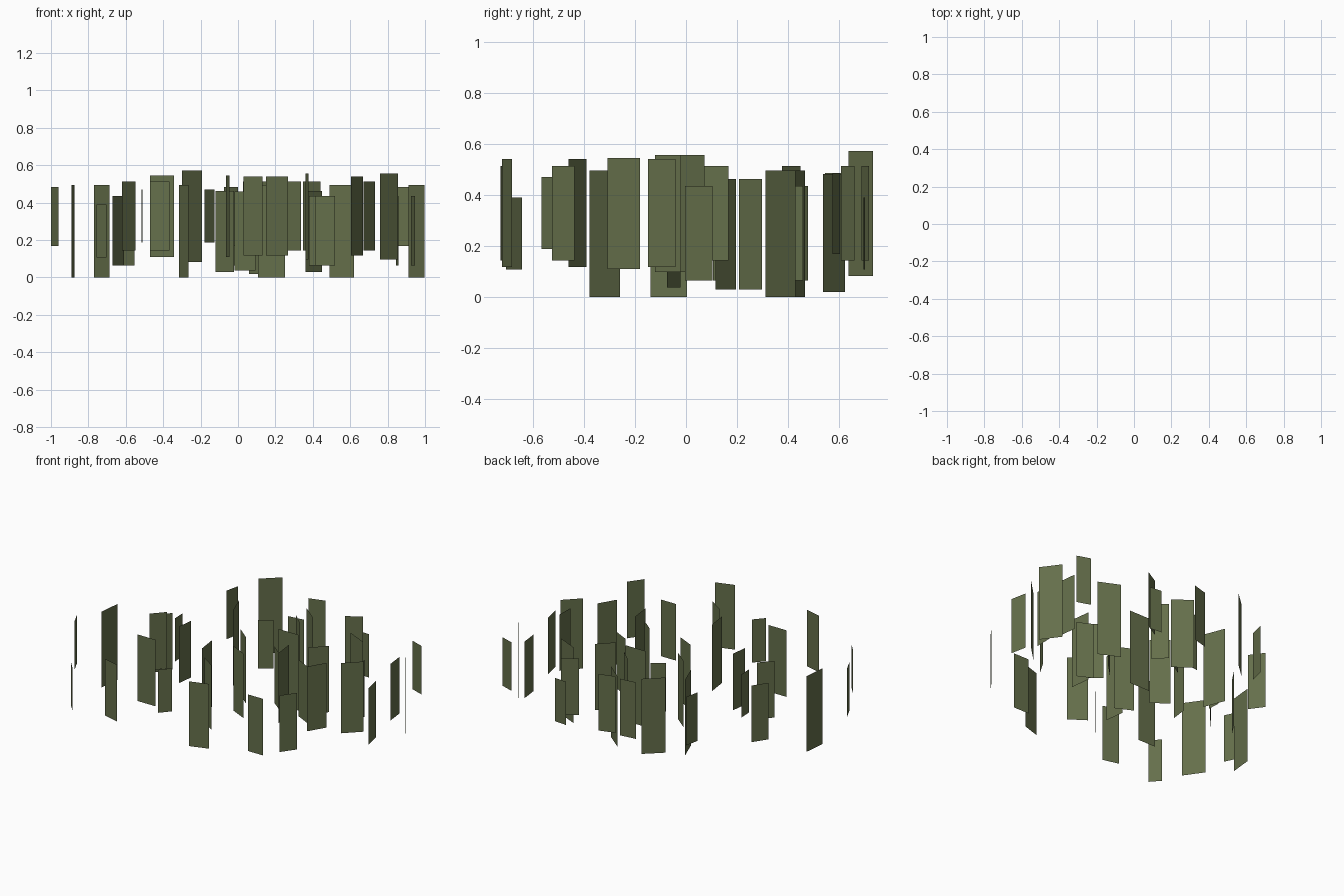
import bpy, math

green = bpy.data.materials.new("foliage_green")
green.diffuse_color = (0.13, 0.16, 0.07, 1)

ASPECT = 0.293  # card width / card height, shared by every card


def add_cards(name, z0, z1, ends):
    """Upright foliage cards; ends are plan-view (x1, y1, x2, y2)."""
    half = (z1 - z0) * ASPECT / 2
    for i, (x1, y1, x2, y2) in enumerate(ends, 1):
        cx, cy = (x1 + x2) / 2, (y1 + y2) / 2
        mesh = bpy.data.meshes.new(f"{name}_{i}")
        mesh.from_pydata([(-half, 0, z0), (half, 0, z0), (half, 0, z1), (-half, 0, z1)],
                         [], [(0, 1, 2, 3)])
        mesh.materials.append(green)
        card = bpy.data.objects.new(f"{name}_{i}", mesh)
        card.location = (cx, cy, 0)
        card.rotation_euler.z = math.atan2(y2 - y1, x2 - x1)
        bpy.context.collection.objects.link(card)


# Large cards standing on the ground
add_cards("ground_card", 0, 0.495, [
    (-.315, .46, -.265, .33), (.11, .265, .25, .265), (.49, .465, .62, .405),
    (.91, .43, .998, .31), (-.875, .005, -.89, -.14), (-.77, -.26, -.688, -.377)])

# Low cards
add_cards("low_card", .065, .435, [
    (-.615, .475, -.555, .392), (.845, .46, .858, .35), (.41, -.485, .52, -.485),
    (-.67, .105, -.61, .195), (.38, .085, .475, .037), (.925, .10, .945, 0),
    (-.025, .55, .085, .563)])
add_cards("low_wide_card", .03, .463, [(-.12, .195, -.022, .115), (.36, .208, .45, .298)])
add_cards("low_front_card", .038, .46, [(-.018, -.022, .092, -.075)])
add_cards("low_back_card", .02, .482, [(.06, .623, .165, .537)])

# Middle cards
add_cards("middle_card", .143, .513, [
    (-.62, -.03, -.547, .05), (-.47, -.70, -.367, -.727), (.25, .02, .337, -.05),
    (.797, .165, .794, .06), (.35, .608, .44, .66), (.67, -.525, .733, -.438),
    (.028, .688, .13, .717), (.105, .45, .185, .375), (-.36, .028, -.373, -.075)])
add_cards("small_card", .168, .485, [
    (-1, -.233, -.96, -.315), (-.075, .315, 0, .365), (.838, .603, .927, .573),
    (-.445, .635, -.465, .545)])
add_cards("small_low_card", .107, .39, [(-.757, -.642, -.702, -.705), (.378, .702, .46, .695)])
add_cards("small_high_card", .188, .47, [(-.18, -.567, -.125, -.505), (-.515, .163, -.511, .082)])

# Tall cards
add_cards("tall_card", .117, .54, [
    (.03, -.39, .132, -.46), (.15, -.72, .265, -.683), (.605, -.147, .667, -.043)])
add_cards("tall_front_card", .11, .545, [(-.47, -.365, -.343, -.365), (-.063, -.18, -.046, -.307)])
add_cards("tall_side_card", .097, .556, [(.36, .012, .377, -.122), (.76, -.022, .855, .072)])
add_cards("tall_back_card", .082, .573, [(-.298, .637, -.193, .733)])
